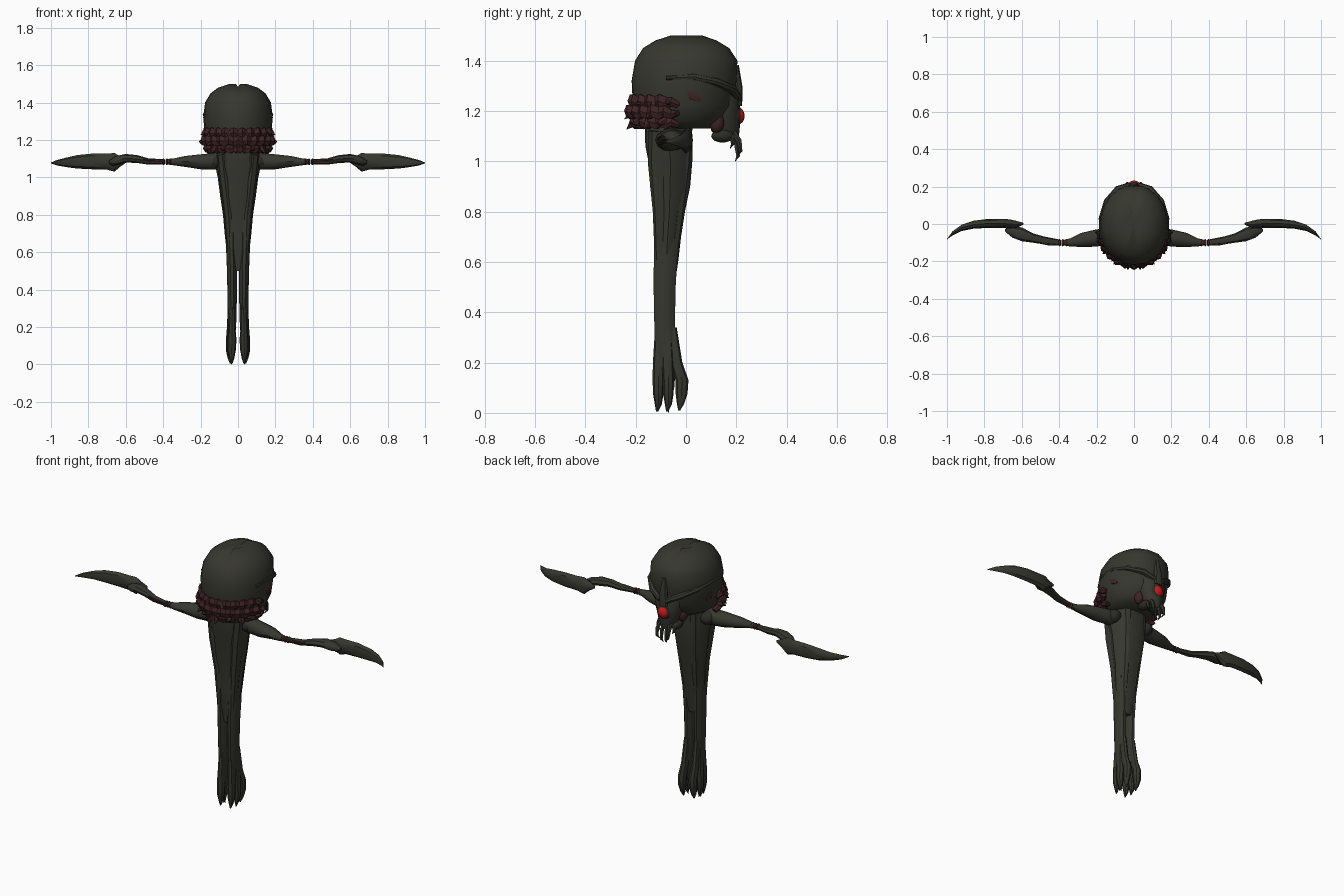
import bpy, bmesh, math
from mathutils import Vector


def material(name, rgb):
    m = bpy.data.materials.new(name)
    m.diffuse_color = (*rgb, 1)
    return m


OLIVE = material("dark_olive", (0.037, 0.038, 0.028))
DARK = material("dark_grey_green", (0.024, 0.024, 0.019))
RED = material("dark_maroon", (0.050, 0.017, 0.018))
GLOW = material("bright_red", (0.60, 0.008, 0.008))


def finish(name, bm, mat, mirror=False, angle=40):
    bmesh.ops.recalc_face_normals(bm, faces=bm.faces)
    me = bpy.data.meshes.new(name)
    bm.to_mesh(me)
    bm.free()
    ob = bpy.data.objects.new(name, me)
    bpy.context.collection.objects.link(ob)
    me.materials.append(mat)
    if mirror:
        ob.modifiers.new("mirror", 'MIRROR').use_clip = False
    bpy.ops.object.select_all(action='DESELECT')
    ob.select_set(True)
    bpy.context.view_layer.objects.active = ob
    bpy.ops.object.shade_smooth_by_angle(angle=math.radians(angle))
    return ob


def sweep(name, stations, mat, n=8, axis=None, mirror=False, shape=None, angle=40):
    """Skin rings; station = (x, y, z, side radius, other radius)."""
    bm = bmesh.new()
    pts = [Vector(s[:3]) for s in stations]
    rings = []
    for i, s in enumerate(stations):
        t = axis or pts[min(i + 1, len(pts) - 1)] - pts[max(i - 1, 0)]
        t = Vector(t).normalized()
        up = Vector((0, 1, 0)) if abs(t.z) > 0.75 else Vector((0, 0, 1))
        u = t.cross(up).normalized()
        v = u.cross(t)
        ring = []
        for k in range(n):
            a = math.tau * k / n
            f = shape(a, i) if shape else 1
            ring.append(bm.verts.new(pts[i] + (u * math.cos(a) * s[3] + v * math.sin(a) * s[4]) * f))
        rings.append(ring)
    for a, b in zip(rings, rings[1:]):
        for k in range(n):
            bm.faces.new((a[k], a[(k + 1) % n], b[(k + 1) % n], b[k]))
    bm.faces.new(rings[0])
    bm.faces.new(rings[-1])
    return finish(name, bm, mat, mirror, angle)


def ball(name, c, r, mat, mirror=False, seg=12):
    bm = bmesh.new()
    bmesh.ops.create_uvsphere(bm, u_segments=seg, v_segments=seg // 2 + 2, radius=1)
    for v in bm.verts:
        v.co = Vector(c) + Vector(v.co[i] * r[i] for i in range(3))
    return finish(name, bm, mat, mirror)


Z, X = (0, 0, 1), (1, 0, 0)

# Domed skull, with a shallow groove along the middle
dome = [(1.13, .11, -.16, .11), (1.16, .155, -.20, .155), (1.22, .176, -.211, .19),
        (1.32, .186, -.222, .207), (1.40, .176, -.208, .210), (1.45, .146, -.175, .176),
        (1.48, .105, -.125, .125), (1.50, .045, -.06, .065)]
skull = sweep("skull_dome", [(0, (b + f) / 2, z, rx, (f - b) / 2) for z, rx, b, f in dome], OLIVE, 24, Z,
              shape=lambda a, i: 0.972 if abs(math.cos(a)) < .01 and 2 < i < 7 else 1)
bm = bmesh.new()
bm.from_mesh(skull.data)
bm.faces.ensure_lookup_table()
cap = max(bm.faces, key=lambda f: f.calc_center_median().z)
centre = bmesh.ops.poke(bm, faces=[cap])["verts"]
for v in bm.verts:
    if abs(v.co.x) < .005 and v.co.z > 1.47:
        v.co.z -= .016
bm.to_mesh(skull.data)
bm.free()

# Brow ridges and side markings
sweep("brow_ridge", [(.176, -.08, 1.33, .008, .008), (.175, .03, 1.335, .014, .014),
                     (.145, .12, 1.315, .017, .016), (.085, .185, 1.285, .02, .018),
                     (.02, .208, 1.25, .016, .014)], OLIVE, 8, mirror=True)
sweep("side_marking", [(.176, .005, 1.275, .006, .006), (.176, .03, 1.258, .008, .02),
                       (.168, .055, 1.242, .006, .008)], RED, 6, mirror=True)

# Face, eye and mouth parts
sweep("muzzle", [(0, .13, 1.31, .085, .06), (0, .148, 1.24, .085, .066), (0, .15, 1.18, .075, .066),
                 (0, .157, 1.12, .055, .056), (0, .17, 1.08, .032, .035)], OLIVE, 12, Z)
sweep("nose_ridge", [(0, .195, 1.38, .012, .015), (0, .207, 1.29, .025, .018),
                     (0, .205, 1.22, .03, .018)], OLIVE, 8)
ball("eye_socket", (0, .198, 1.18), (.045, .026, .045), DARK)
ball("eye", (0, .207, 1.18), (.032, .026, .034), GLOW)
ball("cheek", (.066, .122, 1.155), (.026, .03, .042), RED, True)
ball("jaw_lobe", (.045, .145, 1.10), (.028, .045, .026), DARK, True)
for i, (x, y, low) in enumerate([(.012, .195, 1.0), (.03, .205, 1.02), (.042, .175, 1.05)]):
    top = 1.12
    mid = (top + low) / 2
    sweep(f"mouth_tendril_{i + 1}", [(x, y - .02, top, .012, .013), (x * 1.25, y + .006, mid + .01, .011, .012),
                                     (x * 1.2, y + .012, low + .02, .007, .008),
                                     (x * .8, y, low, .001, .001)], OLIVE, 6, mirror=True)

# Ragged collar: stacked bands around the skull, with torn points
for j, (z, out, h) in enumerate([(1.235, .0, .03), (1.195, .012, .028), (1.155, -.008, .026)]):
    st = []
    for k in range(25):
        a = math.radians(180 + 6 + (168 * k / 24))
        fade = .45 + .55 * min(1, 3.5 * math.sin(math.pi * k / 24))
        jag = .006 * (1 if (k + j) % 2 else -1)
        st.append(((.177 + out + jag) * math.cos(a), -.012 + (.198 + out + jag) * math.sin(a),
                   z - .015 * (1 - fade) + jag * .8, .018, h * fade))
    sweep(f"collar_band_{j + 1}", st, RED, 6, angle=25)
    for k, deg in enumerate((-16, -34, -55, -76)):
        a = math.radians(deg - 5 * j)
        d = Vector((math.cos(a), math.sin(a), 0))
        p = Vector((.175 * d.x, -.012 + .195 * d.y, z))
        q = p + d * (.034 + out * .6) + Vector((0, 0, -.028 if k % 2 else -.008))
        sweep(f"collar_point_{j + 1}_{k + 1}", [(*p, .024, .02), (*q, .001, .001)], RED, 5, mirror=True, angle=20)

# Tapering torso with lengthwise folds
sweep("torso", [(0, -.07, 1.17, .115, .10), (0, -.068, 1.06, .121, .10), (0, -.062, 1.0, .108, .093),
                (0, -.063, .9, .095, .085), (0, -.066, .8, .08, .066), (0, -.073, .7, .071, .057),
                (0, -.078, .6, .06, .05), (0, -.08, .5, .035, .036)], OLIVE, 24, Z,
      shape=lambda a, i: .97 + .035 * math.cos(6 * a), angle=25)
sweep("flank_fold", [(.085, -.10, 1.12, .03, .05), (.07, -.105, .98, .03, .045), (.05, -.10, .8, .026, .032),
                     (.04, -.10, .6, .018, .024)], OLIVE, 8, mirror=True)
sweep("underside_fold", [(.045, -.01, 1.13, .04, .035), (.045, -.01, 1.0, .035, .032),
                         (.035, -.03, .82, .03, .028), (.03, -.055, .6, .02, .02)], OLIVE, 8, mirror=True)

# Legs, each splitting into three pointed toes
sweep("leg", [(.034, -.075, .85, .03, .05), (.036, -.08, .65, .029, .05), (.032, -.085, .5, .027, .046),
              (.031, -.085, .35, .025, .043), (.031, -.08, .2, .021, .042), (.033, -.075, .1, .012, .03)],
      OLIVE, 10, Z, True)
for name, y0, y1, x, r in [("rear_toe", -.105, -.11, .032, .023), ("middle_toe", -.075, -.07, .041, .023),
                           ("front_toe", -.055, -.022, .034, .026)]:
    bulge = .015 if name == "front_toe" else 0
    sweep(name, [(x - .003, y0, .34, .016, .018), (x, (y0 + y1) / 2, .2, .018, .024),
                 (x, y1 + bulge * .4, .13, .024, r), (x + .002, y1 + bulge * .3, .075, .022, r * .9),
                 (x + .001, y1, .035, .014, .014), (x, y1 - .005, .005 if y1 < -.05 else .01, .003, .004)],
          OLIVE, 8, Z, True)
sweep("toe_tip", [(.035, -.07, .03, .007, .007), (.035, -.07, 0, .001, .001)], DARK, 6, Z, True)

# Arms: shoulder, upper arm, red elbow, forearm and curved blade
ball("shoulder_joint", (.115, -.055, 1.085), (.045, .062, .042), DARK, True)
sweep("upper_arm", [(.06, -.06, 1.09, .05, .048), (.14, -.065, 1.085, .045, .046), (.2, -.075, 1.083, .046, .042),
                    (.28, -.085, 1.085, .038, .031), (.34, -.098, 1.083, .022, .02), (.38, -.10, 1.083, .014, .014)],
      OLIVE, 10, X, True)
for k in range(3):
    ball(f"elbow_ring_{k + 1}", (.362 + .018 * k, -.10, 1.083), (.009, .02, .018), RED, True, 8)
sweep("forearm", [(.39, -.10, 1.083, .015, .013), (.48, -.088, 1.085, .021, .017), (.54, -.075, 1.098, .025, .021),
                  (.60, -.055, 1.102, .037, .023), (.65, -.043, 1.09, .03, .025), (.69, -.033, 1.08, .007, .009)],
      OLIVE, 8, X, True)
sweep("forearm_stripe", [(.41, -.112, 1.086, .004, .004), (.46, -.109, 1.09, .005, .005),
                         (.51, -.10, 1.096, .004, .004)], RED, 6, X, True)
ball("wrist_knob", (.665, -.035, 1.08), (.018, .02, .02), DARK, True, 8)
sweep("arm_blade", [(.59, .002, 1.09, .004, .006), (.63, -.003, 1.085, .02, .028), (.66, .0, 1.08, .024, .05),
                    (.70, .003, 1.084, .025, .043), (.78, .003, 1.085, .024, .042), (.86, -.004, 1.083, .021, .036),
                    (.92, -.02, 1.08, .017, .025), (.97, -.05, 1.078, .011, .014), (1.0, -.082, 1.077, .001, .002)],
      OLIVE, 8, X, True)
